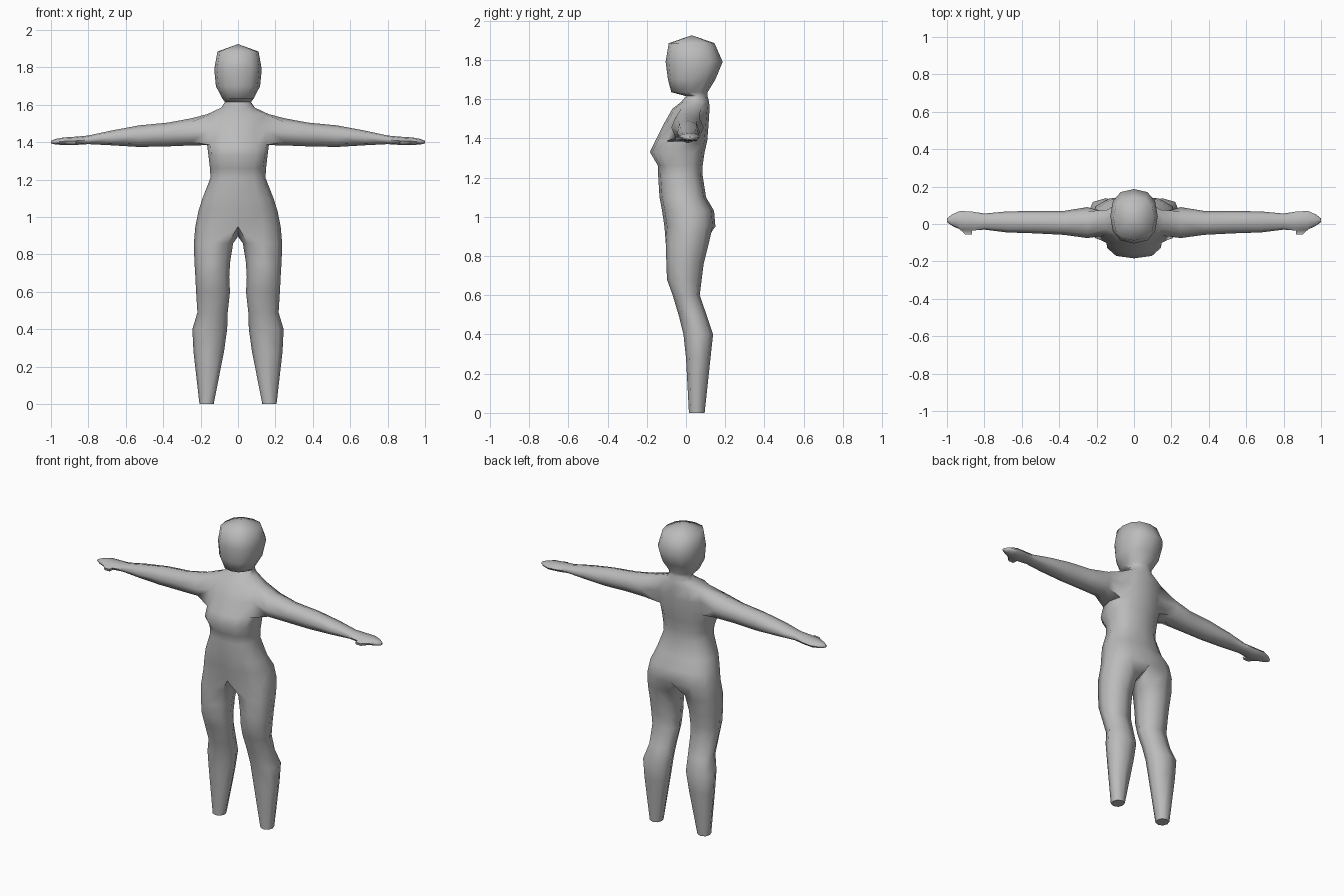
import bpy, bmesh, math
from mathutils import Vector

if "Cube" in bpy.data.objects:
    bpy.data.objects.remove(bpy.data.objects["Cube"])

grey = bpy.data.materials.new("plain grey")
grey.diffuse_color = (0.5, 0.5, 0.5, 1)
grey.use_nodes = True
grey.node_tree.nodes["Principled BSDF"].inputs["Base Color"].default_value = grey.diffuse_color
bm = bmesh.new()


def power(v, n):
    return math.copysign(abs(v) ** (2 / n), v)


def ring(count, start, a0, a1, b0, b1, n, place):
    """Closed ring of a rounded box spanning a0..a1 by b0..b1."""
    verts = []
    for k in range(count):
        t = math.radians(start + 360 * k / count)
        a = (a0 + a1) / 2 + (a1 - a0) / 2 * power(math.cos(t), n)
        b = (b0 + b1) / 2 + (b1 - b0) / 2 * power(math.sin(t), n)
        verts.append(bm.verts.new(place(a, b)))
    return verts


def bridge(r0, r1, skip=()):
    faces = []
    for k in range(len(r0)):
        if k not in skip:
            j = (k + 1) % len(r0)
            faces.append(bm.faces.new((r0[k], r0[j], r1[j], r1[k])))
    return faces


# Torso, neck and head: height, half width, front y, back y, squareness
TRUNK = [
    (0.95, 0.228, -0.11, 0.150, 2.6), (1.03, 0.212, -0.122, 0.143, 2.6),
    (1.10, 0.190, -0.135, 0.102, 2.5), (1.21, 0.147, -0.142, 0.085, 2.5),
    (1.26, 0.150, -0.143, 0.085, 2.5), (1.33, 0.158, -0.184, 0.095, 2.8),
    (1.385, 0.165, -0.158, 0.108, 2.5), (1.47, 0.170, -0.115, 0.115, 2.3),
    (1.55, 0.165, -0.070, 0.120, 2.2), (1.585, 0.090, -0.025, 0.118, 2.0),
    (1.615, 0.070, 0.000, 0.110, 2.0), (1.635, 0.085, -0.075, 0.110, 2.3),
    (1.70, 0.118, -0.092, 0.150, 2.4), (1.79, 0.127, -0.104, 0.187, 2.4),
    (1.885, 0.110, -0.088, 0.145, 2.4),
]
SHOULDER = 6
trunk = [ring(12, 0, -w, w, f, b, n, lambda x, y, z=z: (x, y, z))
         for z, w, f, b, n in TRUNK]
for i in range(len(trunk) - 1):
    # leave openings for both arms
    skip = (11, 0, 5, 6) if i in (SHOULDER, SHOULDER + 1) else ()
    bridge(trunk[i], trunk[i + 1], skip)
crown = bm.verts.new((0, 0.03, 1.925))
for k in range(12):
    bm.faces.new((trunk[-1][k], trunk[-1][(k + 1) % 12], crown))
crotch = bm.verts.new((0, 0.03, 0.895))

# Arm: x, front y, back y, bottom z, top z
ARM = [
    (0.25, -0.075, 0.090, 1.383, 1.528), (0.375, -0.058, 0.070, 1.378, 1.505),
    (0.53, -0.050, 0.070, 1.375, 1.490), (0.68, -0.045, 0.067, 1.384, 1.462),
    (0.80, -0.030, 0.056, 1.390, 1.436), (0.865, -0.035, 0.066, 1.386, 1.430),
    (0.93, -0.030, 0.070, 1.385, 1.426), (0.975, -0.008, 0.050, 1.388, 1.418),
    (1.0, 0.010, 0.030, 1.394, 1.408),
]
# Leg: z, inner x, outer x, front y, back y
LEG = [
    (0.86, 0.026, 0.236, -0.103, 0.115), (0.76, 0.042, 0.233, -0.100, 0.090),
    (0.68, 0.047, 0.228, -0.097, 0.080), (0.60, 0.043, 0.224, -0.068, 0.070),
    (0.49, 0.055, 0.217, -0.035, 0.108), (0.40, 0.058, 0.244, -0.013, 0.138),
    (0.28, 0.075, 0.238, 0.000, 0.125), (0.0, 0.130, 0.206, 0.015, 0.095),
]
for s in (1, -1):
    def side(k):
        """Trunk column k on the right, or its mirror on the left."""
        return k % 12 if s == 1 else (6 - k) % 12

    # Arm and hand grow from the shoulder opening
    lo, mid, hi = trunk[SHOULDER:SHOULDER + 3]
    loop = [lo[side(-1)], lo[side(0)], lo[side(1)], mid[side(1)],
            hi[side(1)], hi[side(0)], hi[side(-1)], mid[side(-1)]]
    for i, (x, f, b, z0, z1) in enumerate(ARM):
        nxt = ring(8, 225, f, b, z0, z1, 2.2, lambda y, z, x=x: (s * x, y, z))
        faces = bridge(loop, nxt)
        if i == 6:
            thumb_base = faces[7]
        loop = nxt
    bm.faces.new(loop)

    # Thumb
    tip = bmesh.ops.extrude_discrete_faces(bm, faces=[thumb_base])["faces"][0]
    c = tip.calc_center_median()
    for v in tip.verts:
        v.co = Vector((s * 0.885 + (v.co.x - c.x) * 0.55,
                       -0.054 + (v.co.y - c.y) * 0.3, v.co.z))

    # Leg grows from half of the hip ring and the crotch point
    loop = [trunk[0][side(k)] for k in range(-3, 4)] + [crotch]
    for z, x0, x1, f, b in LEG:
        nxt = ring(8, 225, x0, x1, f, b, 2.3, lambda x, y, z=z: (s * x, y, z))
        bridge(loop, nxt)
        loop = nxt
    bm.faces.new(loop)

bmesh.ops.recalc_face_normals(bm, faces=bm.faces)
mesh = bpy.data.meshes.new("body")
bm.to_mesh(mesh)
bm.free()
mesh.materials.append(grey)
body = bpy.data.objects.new("body", mesh)
bpy.context.collection.objects.link(body)
bpy.context.view_layer.objects.active = body
body.select_set(True)
bpy.ops.object.shade_smooth_by_angle(angle=math.radians(65))
